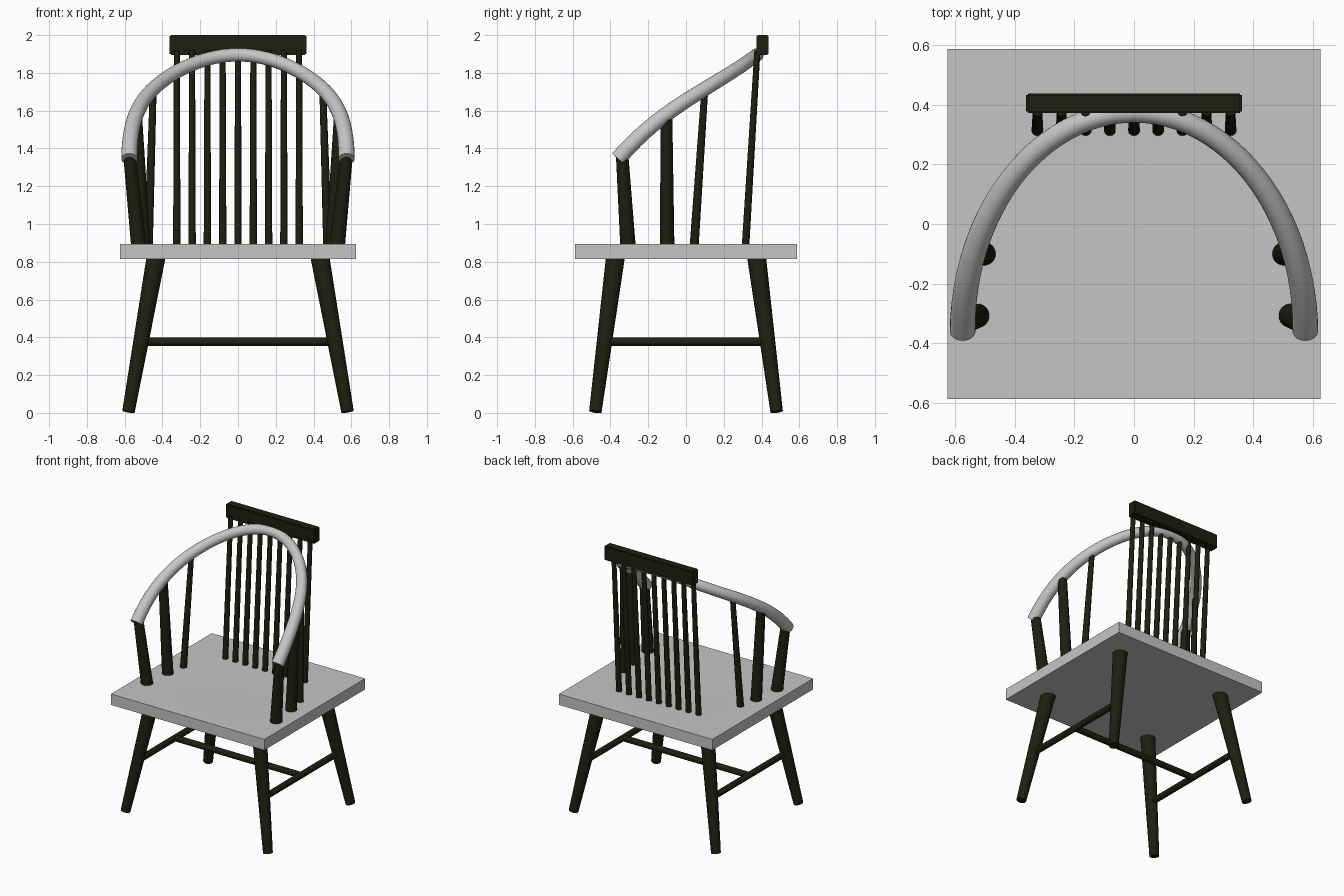
import bpy, bmesh, math
from mathutils import Vector

cube = bpy.data.objects.get("Cube")
if cube:
    bpy.data.objects.remove(cube, do_unlink=True)


def material(name, rgb):
    m = bpy.data.materials.new(name)
    m.use_nodes = True
    m.diffuse_color = (*rgb, 1)
    m.node_tree.nodes["Principled BSDF"].inputs["Base Color"].default_value = (*rgb, 1)
    return m


DARK = material("dark stained wood", (0.014, 0.013, 0.005))
PALE = material("pale grey", (0.56, 0.56, 0.56))


def finish(name, bm, mat):
    bmesh.ops.recalc_face_normals(bm, faces=bm.faces)
    me = bpy.data.meshes.new(name)
    bm.to_mesh(me)
    bm.free()
    me.materials.append(mat)
    ob = bpy.data.objects.new(name, me)
    bpy.context.collection.objects.link(ob)
    bpy.ops.object.select_all(action="DESELECT")
    ob.select_set(True)
    bpy.context.view_layer.objects.active = ob
    bpy.ops.object.shade_smooth_by_angle(angle=math.radians(35))
    return ob


def tube(name, points, radii, mat, sides=20):
    """Round bar swept along points, with a radius at each point."""
    pts = [Vector(p) for p in points]
    bm = bmesh.new()
    rings = []
    for i, p in enumerate(pts):
        axis = (pts[min(i + 1, len(pts) - 1)] - pts[max(i - 1, 0)]).normalized()
        # a reference direction that never lines up with the bars
        ref = Vector((0, -0.6, 0.8)) if len(pts) > 2 else Vector((0.6, 0.3, 0.5))
        u = axis.cross(ref).normalized()
        v = axis.cross(u)
        rings.append([bm.verts.new(p + radii[i] * (u * math.cos(a) + v * math.sin(a)))
                      for a in (2 * math.pi * k / sides for k in range(sides))])
    for a, b in zip(rings, rings[1:]):
        for k in range(sides):
            j = (k + 1) % sides
            bm.faces.new((a[k], a[j], b[j], b[k]))
    bm.faces.new(rings[0])
    bm.faces.new(rings[-1])
    return finish(name, bm, mat)


def block(name, lo, hi, mat, bevel):
    lo, hi = Vector(lo), Vector(hi)
    bm = bmesh.new()
    bmesh.ops.create_cube(bm, size=1)
    for v in bm.verts:
        v.co = (lo + hi) / 2 + v.co * (hi - lo)
    bmesh.ops.bevel(bm, geom=bm.edges[:], offset=bevel, segments=2, affect="EDGES")
    return finish(name, bm, mat)


def bow_point(t):
    """Centre line of the arm bow, t from 0 (right end) to pi (left end)."""
    s = math.sin(t)
    rise = s + 0.55 * s * (1 - s) ** 2
    return (-0.575 * math.cos(t), -0.36 + 0.735 * s, 1.345 + 0.55 * rise)


# Seat slab with a very shallow dished top
bm = bmesh.new()
bmesh.ops.create_grid(bm, x_segments=20, y_segments=20, size=1)
for v in bm.verts:
    x, y = v.co.x, v.co.y
    dish = 0.006 * max(0, 1 - (x * x + y * y) / 0.8) ** 2
    v.co = (x * 0.625, y * 0.587, 0.895 - dish)
rim = [e for e in bm.edges if e.is_boundary]
new = bmesh.ops.extrude_edge_only(bm, edges=rim)["geom"]
for g in new:
    if isinstance(g, bmesh.types.BMVert):
        g.co.z = 0.815
bmesh.ops.contextual_create(bm, geom=[g for g in new if isinstance(g, bmesh.types.BMEdge)])
finish("seat", bm, PALE)

# Splayed legs
for sx, side in ((1, "left"), (-1, "right")):
    for sy, end in ((-1, "front"), (1, "back")):
        tube(f"{end}_{side}_leg",
             [(sx * 0.58, sy * 0.48, 0.006), (sx * 0.433, sy * 0.373, 0.83)],
             [0.033, 0.05], DARK)

# Stretchers in an H
for sx, side in ((1, "left"), (-1, "right")):
    tube(f"{side}_stretcher", [(sx * 0.513, -0.43, 0.377), (sx * 0.513, 0.43, 0.377)],
         [0.022, 0.022], DARK, 16)
tube("cross_stretcher", [(-0.513, 0, 0.377), (0.513, 0, 0.377)], [0.022, 0.022], DARK, 16)

# Arm bow, slightly thicker at its ends
steps = [math.pi * i / 48 for i in range(49)]
tube("arm_bow", [bow_point(t) for t in steps],
     [0.043 - 0.008 * math.sin(t) for t in steps], PALE, 24)

# Posts under the arms: base x, base y, bow angle at the top, radii
posts = {
    "arm_post": (0.525, -0.307, 0.03, 0.041, 0.033),
    "middle_arm_post": (0.502, -0.10, 0.357, 0.039, 0.031),
    "rear_arm_spindle": (0.475, 0.043, 0.675, 0.024, 0.018),
}
for sx, side in ((1, "left"), (-1, "right")):
    for name, (x, y, t, r0, r1) in posts.items():
        tx, ty, tz = bow_point(t)
        tube(f"{side}_{name}", [(sx * x, y, 0.88), (-sx * tx, ty, tz - 0.008)], [r0, r1], DARK)

# Back spindles and crest rail
for i in range(-4, 5):
    tube(f"back_spindle_{i + 5}", [(i * 0.081, 0.315, 0.88), (i * 0.081, 0.378, 1.92)],
         [0.02, 0.016], DARK, 14)
block("crest_rail", (-0.362, 0.372, 1.895), (0.362, 0.438, 2.0), DARK, 0.006)
